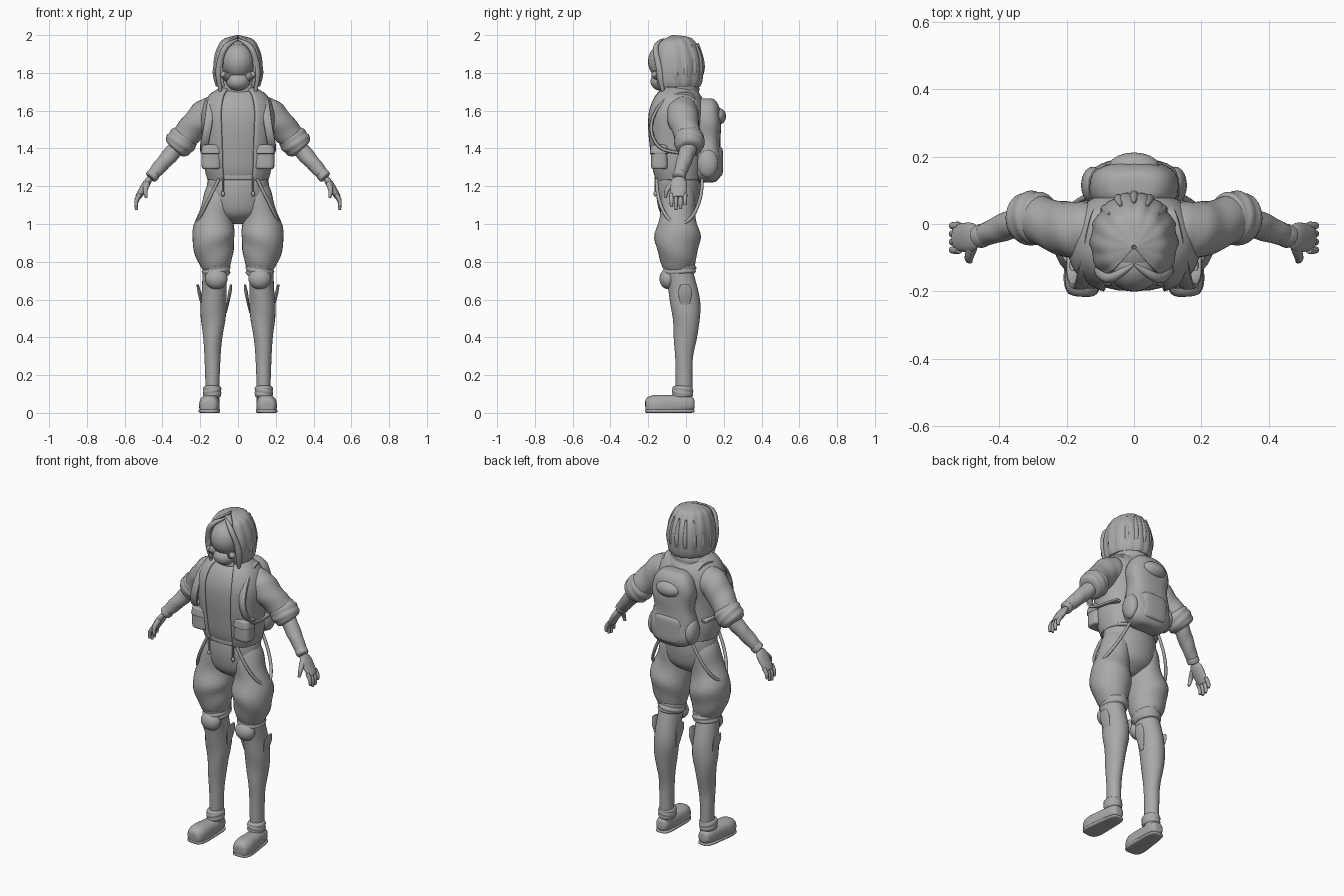
import bpy
import bmesh
import math
from mathutils import Vector

default_cube = bpy.data.objects.get("Cube")
if default_cube:
    bpy.data.objects.remove(default_cube, do_unlink=True)

grey = bpy.data.materials.new("plain grey")
grey.use_nodes = True
grey.diffuse_color = (.4, .4, .4, 1)
grey.node_tree.nodes["Principled BSDF"].inputs["Base Color"].default_value = grey.diffuse_color
parts = []


def finish(name, bm, mirror, thickness=0):
    """Turn a bmesh into an object, optionally thickened and mirrored left to right."""
    bmesh.ops.recalc_face_normals(bm, faces=bm.faces)
    mesh = bpy.data.meshes.new(name)
    bm.to_mesh(mesh)
    bm.free()
    mesh.materials.append(grey)
    part = bpy.data.objects.new(name, mesh)
    bpy.context.collection.objects.link(part)
    if thickness:
        solid = part.modifiers.new("thickness", "SOLIDIFY")
        solid.thickness = thickness
        solid.offset = 0
    if mirror:
        part.modifiers.new("mirror", "MIRROR")
    parts.append(part)


def sample(values, t):
    """Read a smooth spline through evenly spaced values at fraction t."""
    last = len(values) - 1
    place = t * last
    i = min(int(place), last - 1)
    f = place - i
    a, b, c, d = (values[min(max(i + k, 0), last)] for k in (-1, 0, 1, 2))
    return (b + (c - a) * f / 2 + (a - b * 2.5 + c * 2 - d / 2) * f ** 2
            + ((b - c) * 1.5 + (d - a) / 2) * f ** 3)


def loft(name, path, radii, depth=1, power=1, ends=12, mirror=True, opening=0,
         thickness=0, ridge=0, fold=0, segments=28, steps=32):
    """Sweep a rounded section along a path; radii are spread evenly over its length.

    depth is the section's depth over its width, ends sets how square the two
    ends are, and opening is the half angle left open at the front.
    """
    bm = bmesh.new()
    path = [Vector(point) for point in path]
    fractions = [(1 - math.cos(math.pi * k / steps)) / 2 for k in range(steps + 1)]
    centres = [sample(path, t) for t in fractions]
    count = segments + 1 if opening else segments
    first = math.radians(opening) - math.pi / 2
    sweep = 2 * (math.pi - math.radians(opening))
    rows = []
    for i, (centre, t) in enumerate(zip(centres, fractions)):
        tangent = (centres[min(i + 1, steps)] - centres[max(i - 1, 0)]).normalized()
        u = Vector((1, 0, 0))
        u = (u - tangent * u.dot(tangent)).normalized()
        v = tangent.cross(u)
        radius = sample(radii, t)
        if not opening:
            radius *= max(0, 1 - abs(2 * t - 1) ** ends) ** (1 / ends)
        row = []
        for j in range(count):
            angle = first + sweep * j / segments
            c, s = math.cos(angle), math.sin(angle)
            swell = 1 + ridge * math.cos(14 * angle)
            swell += fold * math.sin(2 * angle + 20 * t) * math.sin(math.pi * t)
            size = max(radius, .001) * swell
            point = (centre + u * math.copysign(abs(c) ** power, c) * size
                     + v * math.copysign(abs(s) ** power, s) * size * depth)
            point.z = max(point.z, 0)
            row.append(bm.verts.new(point))
        rows.append(row)
    for lower, upper in zip(rows, rows[1:]):
        for j in range(segments):
            k = (j + 1) % count
            bm.faces.new((lower[j], lower[k], upper[k], upper[j]))
    if not opening:
        bm.faces.new(rows[0])
        bm.faces.new(rows[-1])
    finish(name, bm, mirror, thickness)


def ball(name, centre, size, mirror=False):
    bm = bmesh.new()
    bmesh.ops.create_uvsphere(bm, u_segments=28, v_segments=18, radius=1)
    bmesh.ops.scale(bm, vec=size, verts=bm.verts)
    bmesh.ops.translate(bm, vec=centre, verts=bm.verts)
    finish(name, bm, mirror)


def upright(name, x, y, bottom, top, radii, **options):
    """A loft that stands straight up."""
    loft(name, [(x, y, bottom), (x, y, top)], radii, **options)


# Torso, open vest, waistband and collar
spine = [(0, -.04, 1.24), (0, -.06, 1.5), (0, -.03, 1.72)]
girth = [.15, .165, .17, .178, .182, .15, .08]
loft("torso", spine, girth, depth=.78, power=.85, mirror=False)
loft("vest", spine, [r + .008 for r in girth], depth=.78, power=.85, opening=24,
     thickness=.012, mirror=False, segments=48)
upright("waistband", 0, -.04, 1.23, 1.28, [.165], depth=.75, power=.85, ends=6, mirror=False)
upright("collar", 0, -.035, 1.65, 1.77, [.13, .11, .1, .09], mirror=False, fold=.03)

# Vest pockets with flaps
upright("vest_pocket", .14, -.14, 1.29, 1.4, [.053], depth=.85, power=.6, ends=6)
upright("pocket_flap", .14, -.14, 1.37, 1.42, [.058, .05], depth=.92, power=.6, ends=6)

# Head, face mask and hair
ball("head", (0, -.06, 1.84), (.1, .12, .13))
ball("face_visor", (0, -.115, 1.86), (.084, .086, .095))
ball("mouth_mask", (0, -.13, 1.755), (.062, .058, .05))
loft("mask_filter", [(.05, -.14, 1.775), (.08, -.17, 1.795)], [.02])
ball("filter_cap", (.076, -.165, 1.79), (.018, .018, .018), mirror=True)
loft("hair", [(0, -.055, 1.73), (0, -.055, 1.86), (0, -.07, 1.995)],
     [.108, .116, .12, .122, .12, .114, .1, .075, 0], depth=1.15, opening=44,
     thickness=.014, ridge=.018, mirror=False, segments=96)
for i in range(9):
    # Loose locks fan round the sides and back
    angle = math.pi * i / 8
    side = Vector((.12 * math.cos(angle), .14 * math.sin(angle), 0))
    root = Vector((0, -.055, 1.72 + .03 * math.sin(angle)))
    rise = Vector((0, 0, .08))
    loft("hair_lock", [root + side * .85, root + side + rise, root + side * .85 + rise * 2.6],
         [.003, .013, .014, .004], mirror=False, segments=10)
loft("face_framing_hair", [(0, -.12, 1.98), (.07, -.16, 1.93), (.1, -.14, 1.82), (.09, -.12, 1.68)],
     [.005, .014, .016, .018, .005], segments=12)

# Rolled sleeves, forearms and gloves
wrist = (.465, -.04, 1.245)
loft("sleeve", [(.1, -.02, 1.62), (.2, -.015, 1.55), (.3, .02, 1.44)],
     [.07, .086, .075, .07], fold=.03)
loft("sleeve_cuff", [(.265, .015, 1.475), (.34, .02, 1.395)], [.075, .08, .07], ends=4, fold=.03)
loft("forearm", [(.31, .02, 1.42), wrist], [.045, .043, .037, .028], fold=.03)
loft("glove_cuff", [(.44, -.03, 1.27), wrist], [.035], ends=4)
loft("palm", [wrist, (.53, -.04, 1.14)], [.014, .02, .019, .016], depth=2.2)
for i, reach in enumerate((.065, .08, .075, .055)):
    y = .024 * i - .077
    loft("finger", [(.518, y, 1.16), (.538, y, 1.155 - reach / 2), (.538, y, 1.155 - reach)],
         [.012, .011, .008], segments=10)
loft("thumb", [(.48, -.07, 1.215), (.49, -.1, 1.18), (.486, -.11, 1.14)],
     [.016, .013, .008], segments=10)

# Baggy trousers gathered below the knee
upright("trouser_seat", 0, -.04, 1, 1.27, [.04, .13, .16, .163, .15], depth=.72, mirror=False)
loft("trouser_leg", [(.08, -.04, 1.22), (.13, -.045, .95), (.11, -.04, .74)],
     [.07, .085, .09, .114, .105, .085, .06], depth=1.05, fold=.035)
loft("trouser_cuff", [(.115, -.04, .8), (.117, -.03, .725)], [.074], depth=1.18, ends=4, fold=.04)

# Lower legs, knee pads and shin guards
loft("lower_leg", [(.12, -.05, .8), (.13, 0, .55), (.135, -.01, .3), (.135, -.01, .05)],
     [.065, .065, .068, .055, .042, .038, .038], depth=1.15, fold=.03)
ball("knee_pad", (.115, -.095, .71), (.06, .045, .055), mirror=True)
for name, top, bottom in (("outer_guard", .214, .182), ("inner_guard", .036, .062)):
    loft(name, [(bottom, -.005, .53), (top, -.005, .68)], [.003, .006, .009, .006], depth=4)

# Shoes
tread = [.04, .045, .05, .055, .05]
loft("shoe", [(.14, .045, .05), (.155, -.215, .035)], tread, depth=1.05, power=.8, ends=4)
loft("shoe_sole", [(.14, .045, .01), (.155, -.215, .01)], [r + .003 for r in tread],
     depth=.25, power=.7, ends=4)
upright("ankle_collar", .137, -.018, .08, .145, [.048], depth=1.15, ends=4, fold=.03)

# Backpack
upright("backpack", 0, .11, 1.22, 1.665, [.115, .14, .138, .122, .13, .12, .09],
        depth=.58, power=.75, ends=5, mirror=False, fold=.03)
upright("pack_pouch", 0, .16, 1.25, 1.41, [.09], depth=.4, power=.7, ends=4, mirror=False)
ball("pack_side_pouch", (.122, .115, 1.32), (.035, .055, .075), mirror=True)
ball("pack_lid_pocket", (0, .17, 1.57), (.075, .042, .045))
loft("shoulder_strap", [(.08, .08, 1.6), (.11, .01, 1.69), (.14, -.12, 1.65), (.16, -.185, 1.52),
                        (.18, -.13, 1.4), (.16, .06, 1.37)],
     [.022], depth=.45, power=.7, segments=12)

# Hanging braces swing from front to back round each hip, with drawstrings in front
swing = [math.pi * k / 8 for k in range(9)]
loft("hanging_brace", [(.1 + .12 * math.sin(a), -.035 - .122 * math.cos(a), 1.24 - .24 * math.sin(a))
                       for a in swing], [.009], segments=12)
upright("drawstring", .08, -.162, 1.16, 1.25, [.005], segments=10)
ball("drawstring_bead", (.08, -.162, 1.16), (.01, .01, .014), mirror=True)

# Smooth shading with crisp edges
bpy.ops.object.select_all(action="DESELECT")
for part in parts:
    part.select_set(True)
bpy.context.view_layer.objects.active = parts[0]
bpy.ops.object.shade_smooth_by_angle(angle=math.radians(45))
